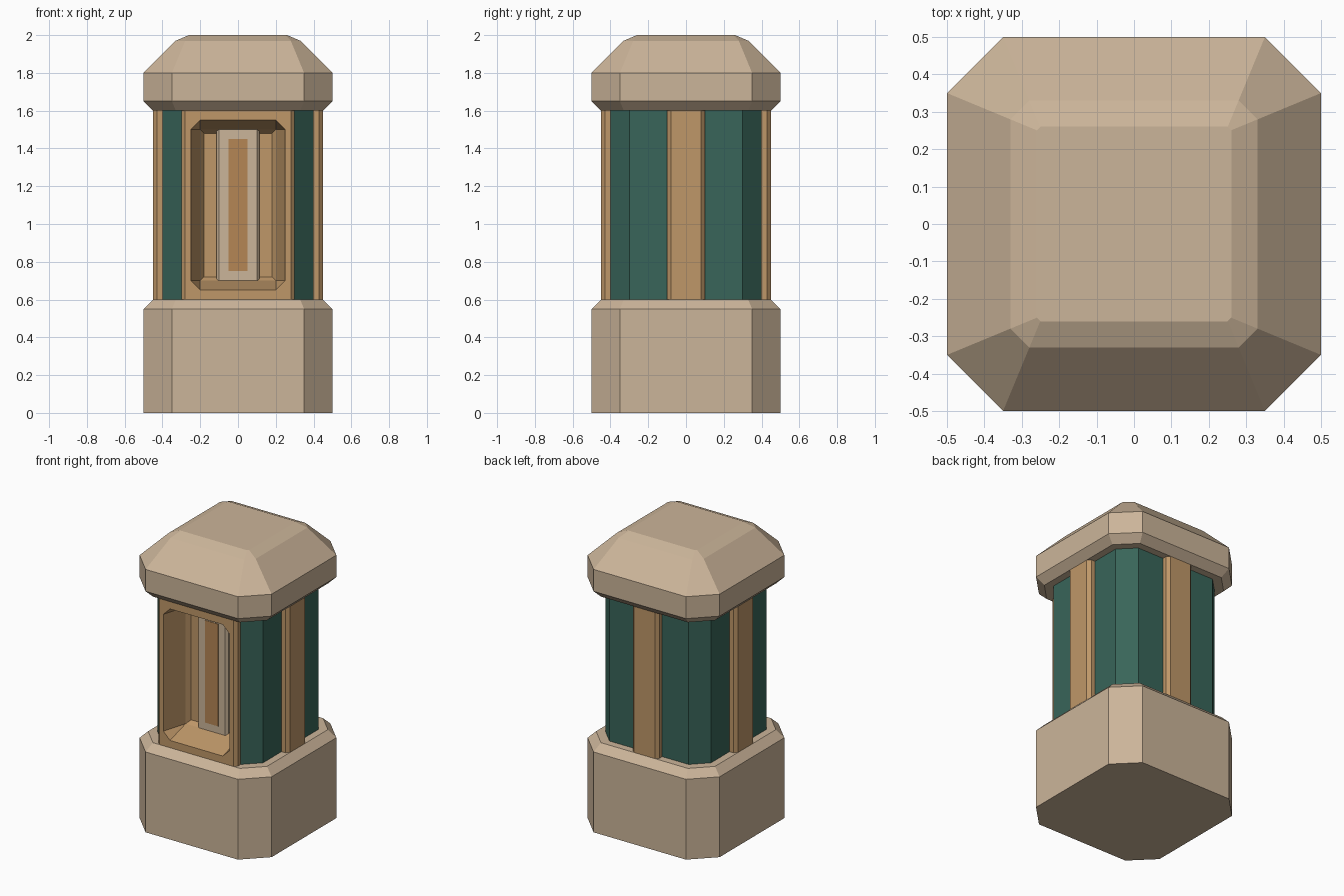
import bpy, bmesh, math
from mathutils import Matrix, Vector

if "Cube" in bpy.data.objects:
    bpy.data.objects.remove(bpy.data.objects["Cube"])


def material(name, rgb):
    m = bpy.data.materials.new(name)
    m.diffuse_color = (*rgb, 1)
    m.use_nodes = True
    m.node_tree.nodes["Principled BSDF"].inputs["Base Color"].default_value = m.diffuse_color
    return m


STONE = material("stone", (0.60, 0.46, 0.32))
WOOD = material("wood", (0.52, 0.31, 0.14))
GREEN = material("green", (0.04, 0.13, 0.10))
AMBER = material("amber", (0.46, 0.24, 0.09))


def loft(name, rings, mat, matrix=Matrix()):
    """Closed solid through a stack of equal-length point rings."""
    bm = bmesh.new()
    loops = [[bm.verts.new(p) for p in r] for r in rings]
    n = len(loops[0])
    for a, b in zip(loops, loops[1:]):
        for i in range(n):
            j = (i + 1) % n
            bm.faces.new((a[i], a[j], b[j], b[i]))
    bm.faces.new(loops[0][::-1])
    bm.faces.new(loops[-1])
    bmesh.ops.remove_doubles(bm, verts=bm.verts, dist=1e-5)
    bm.transform(matrix)
    bmesh.ops.recalc_face_normals(bm, faces=bm.faces)
    me = bpy.data.meshes.new(name)
    bm.to_mesh(me)
    bm.free()
    me.materials.append(mat)
    ob = bpy.data.objects.new(name, me)
    bpy.context.collection.objects.link(ob)
    return ob


def octagon(hx, hy, c):
    """Rectangle with corners cut by c."""
    return [(hx, c - hy), (hx, hy - c), (hx - c, hy), (c - hx, hy),
            (-hx, hy - c), (-hx, c - hy), (c - hx, -hy), (hx - c, -hy)]


def stone(name, levels):
    rings = []
    for h, z in levels:
        flat = 0.35 - (0.5 - h) * math.tan(math.radians(22.5))
        rings.append([(x, y, z) for x, y in octagon(h, h, h - flat)])
    loft(name, rings, STONE)


def prism(name, outline, z0, z1, mat, matrix=Matrix()):
    loft(name, [[(x, y, z) for x, y in outline] for z in (z0, z1)], mat, matrix)


def mirrored(half):
    """Complete an outline across x = 0."""
    return half + [(-x, y) for x, y in reversed(half)]


# Stone base and cap
stone("base", [(0.5, 0), (0.5, 0.55), (0.45, 0.6)])
stone("cap", [(0.45, 1.6), (0.5, 1.65), (0.5, 1.8), (0.33, 1.97), (0.26, 2.0)])

# Green shaft, notched at the front for the alcove
prism("shaft", mirrored([(0.3, -0.2), (0.3, -0.4), (0.4, -0.3), (0.4, 0.3), (0.3, 0.4)][::-1]),
      0.6, 1.6, GREEN)

# Wooden strips on the right, back and left
strip = mirrored([(0.1, -0.38), (0.1, -0.43), (0.08, -0.45)])
for side, angle in (("right", 90), ("back", 180), ("left", 270)):
    prism(side + "_strip", strip, 0.6, 1.6, WOOD, Matrix.Rotation(math.radians(angle), 4, 'Z'))

# Front frame with tapered alcove: half width, half height, corner cut, y
frame = [(0.3, 0.5, 0, -0.2), (0.3, 0.5, 0, -0.43), (0.28, 0.5, 0, -0.45),
         (0.25, 0.45, 0.05, -0.45), (0.2, 0.4, 0, -0.28), (0.18, 0.38, 0, -0.25)]
loft("front_frame", [[(x, y, 1.1 + z) for x, z in octagon(hx, hz, c)]
                     for hx, hz, c, y in frame], WOOD)

# Stone pilaster inside the alcove with its inset panel
prism("pilaster", mirrored([(0.115, -0.245), (0.115, -0.265), (0.1, -0.283)]), 0.7, 1.5, STONE)
prism("panel", mirrored([(0.05, -0.27), (0.05, -0.286)]), 0.75, 1.45, AMBER)
